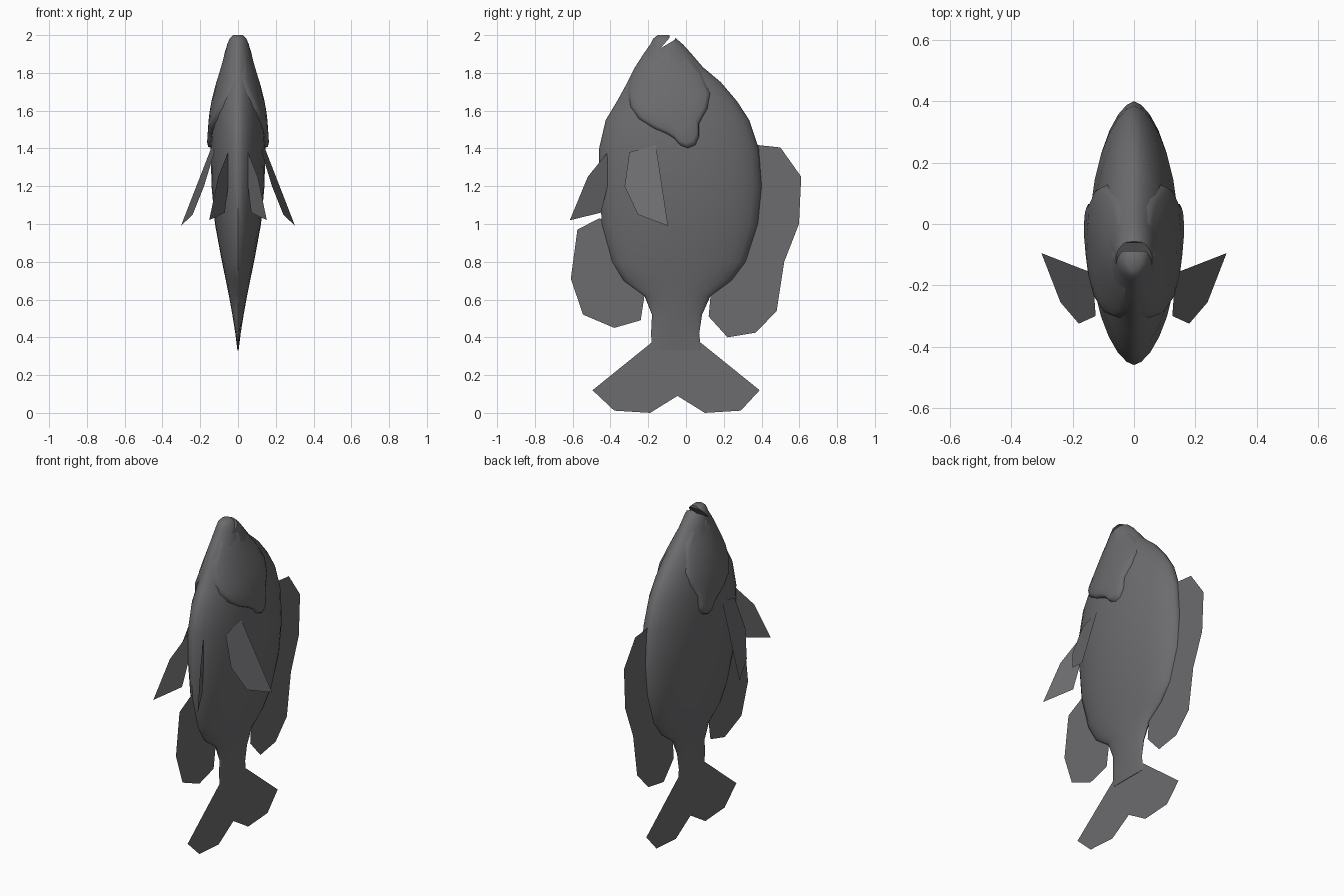
import bpy, bmesh, math
from mathutils import Vector

if "Cube" in bpy.data.objects:
    bpy.data.objects.remove(bpy.data.objects["Cube"])

grey = bpy.data.materials.new("slate_grey")
grey.diffuse_color = (0.15, 0.15, 0.158, 1)
grey.use_nodes = True
grey.node_tree.nodes["Principled BSDF"].inputs["Base Color"].default_value = grey.diffuse_color


def make(name, verts, faces, smooth=None):
    me = bpy.data.meshes.new(name)
    me.from_pydata(verts, [], faces)
    me.materials.append(grey)
    bm = bmesh.new()
    bm.from_mesh(me)
    bmesh.ops.recalc_face_normals(bm, faces=bm.faces)
    bm.to_mesh(me)
    bm.free()
    ob = bpy.data.objects.new(name, me)
    bpy.context.collection.objects.link(ob)
    bpy.ops.object.select_all(action='DESELECT')
    ob.select_set(True)
    bpy.context.view_layer.objects.active = ob
    if smooth:
        bpy.ops.object.shade_smooth_by_angle(angle=math.radians(smooth))
    return ob


# Body rings: height, belly y, back y, half width
RINGS = [(0.33, -.18, .08, .003), (0.42, -.185, .07, .014), (0.52, -.18, .085, .03),
         (0.62, -.22, .13, .048), (0.70, -.33, .24, .064), (0.80, -.39, .315, .085),
         (1.00, -.445, .38, .122), (1.20, -.46, .40, .14), (1.40, -.46, .385, .145),
         (1.55, -.425, .335, .135), (1.65, -.365, .27, .123), (1.75, -.31, .185, .105),
         (1.83, -.27, .09, .085), (1.90, -.225, .03, .07), (1.95, -.19, -.015, .058),
         (1.98, -.175, -.05, .045), (2.00, -.15, -.085, .025)]


def ring_at(z):
    for a, b in zip(RINGS, RINGS[1:]):
        if z <= b[0]:
            k = (z - a[0]) / (b[0] - a[0])
            return [p + (q - p) * k for p, q in zip(a, b)]
    return RINGS[-1]


def side_x(y, z):
    _, y0, y1, w = ring_at(z)
    t = (2 * y - y0 - y1) / (y1 - y0)
    return w * max(0, 1 - t * t) ** 0.6


# Body loft with lens-shaped sections
N = 28
verts, faces = [], []
for z, y0, y1, w in RINGS:
    for i in range(N):
        a = 2 * math.pi * i / N
        s = math.sin(a)
        verts.append((w * math.copysign(abs(s) ** 1.2, s),
                      (y0 + y1) / 2 + (y1 - y0) / 2 * math.cos(a), z))
for r in range(len(RINGS) - 1):
    for i in range(N):
        j = (i + 1) % N
        faces.append((r * N + i, r * N + j, r * N + N + j, r * N + N + i))
faces += [tuple(range(N)), tuple(range(len(verts) - N, len(verts)))]
body = make("body", verts, faces, 50)

# Mouth slit cut into the snout
slit = [(-.135, 1.93), (-.088, 1.985), (-.09, 2.05), (-.04, 2.05), (-.06, 1.975)]
n = len(slit)
cutter = make("mouth_cutter", [(x, y, z) for x in (-.2, .2) for y, z in slit],
              [tuple(range(n)), tuple(range(n, 2 * n))] +
              [(i, (i + 1) % n, n + (i + 1) % n, n + i) for i in range(n)])
cutter.hide_render = True
mod = body.modifiers.new("mouth", 'BOOLEAN')
mod.operation, mod.solver, mod.object = 'DIFFERENCE', 'EXACT', cutter
bpy.context.view_layer.objects.active = body
bpy.ops.object.modifier_apply(modifier="mouth")
bpy.data.objects.remove(cutter)

# Gill covers: raised domes following the body side
outline = [(-.215, 1.90), (-.295, 1.77), (-.31, 1.70), (-.295, 1.62), (-.25, 1.555),
           (-.17, 1.505), (-.10, 1.475), (-.06, 1.45), (-.03, 1.415), (.01, 1.40),
           (.05, 1.415), (.07, 1.46), (.07, 1.53), (.115, 1.61), (.13, 1.69),
           (.085, 1.80), (.01, 1.89), (-.10, 1.93)]
CY, CZ = -.10, 1.70
levels = [(1, -.006), (.97, .7), (.9, 1), (.7, 1), (.45, 1), (.2, 1)]
n = len(outline)
for side, label in ((1, "right"), (-1, "left")):
    verts, faces = [], []
    for s, lift in levels:
        for y, z in outline:
            yy, zz = CY + (y - CY) * s, CZ + (z - CZ) * s
            rise = .021 * min(1, max(.1, (1.9 - zz) / .3))
            off = rise * lift if lift > 0 else lift
            verts.append((side * (side_x(yy, zz) + off), yy, zz))
    for r in range(len(levels) - 1):
        for i in range(n):
            j = (i + 1) % n
            faces.append((r * n + i, r * n + j, r * n + n + j, r * n + n + i))
    faces.append(tuple(range(len(verts) - n, len(verts))))
    ob = make(label + "_gill_cover", verts, faces, 60)
    # open shell: make sure it faces outwards
    if sum(p.normal.x * p.area for p in ob.data.polygons) * side < 0:
        ob.data.flip_normals()

# Flat fins on the centre plane
FINS = {
    "dorsal_fin": [(.36, 1.42), (.50, 1.405), (.61, 1.25), (.598, 1.0), (.52, .80), (.48, .54),
                   (.37, .425), (.22, .40), (.12, .51), (.13, .62), (.25, .78), (.33, 1.1)],
    "anal_fin": [(-.43, 1.02), (-.46, 1.03), (-.575, .97), (-.61, .71), (-.545, .52),
                 (-.38, .45), (-.24, .49), (-.22, .62), (-.32, .78)],
    "tail_fin": [(-.185, .37), (-.495, .12), (-.38, .012), (-.19, 0), (-.045, .09),
                 (.10, 0), (.29, .012), (.39, .12), (.08, .37), (-.05, .42)],
}
for name, pts in FINS.items():
    make(name, [(0, y, z) for y, z in pts], [tuple(range(len(pts)))])

# Paired fins
pectoral = [(.135, -.16, 1.42), (.125, -.30, 1.38), (.18, -.325, 1.20),
            (.24, -.255, 1.05), (.302, -.095, .99)]
pelvic = [(.05 + .5 * (-.41 - y), y, z) for y, z in
          [(-.415, 1.38), (-.52, 1.25), (-.615, 1.02), (-.45, 1.06), (-.415, 1.20)]]
for side, label in ((1, "right"), (-1, "left")):
    for name, pts in (("pectoral_fin", pectoral), ("pelvic_fin", pelvic)):
        make(label + "_" + name, [(side * x, y, z) for x, y, z in pts],
             [tuple(range(len(pts)))])
